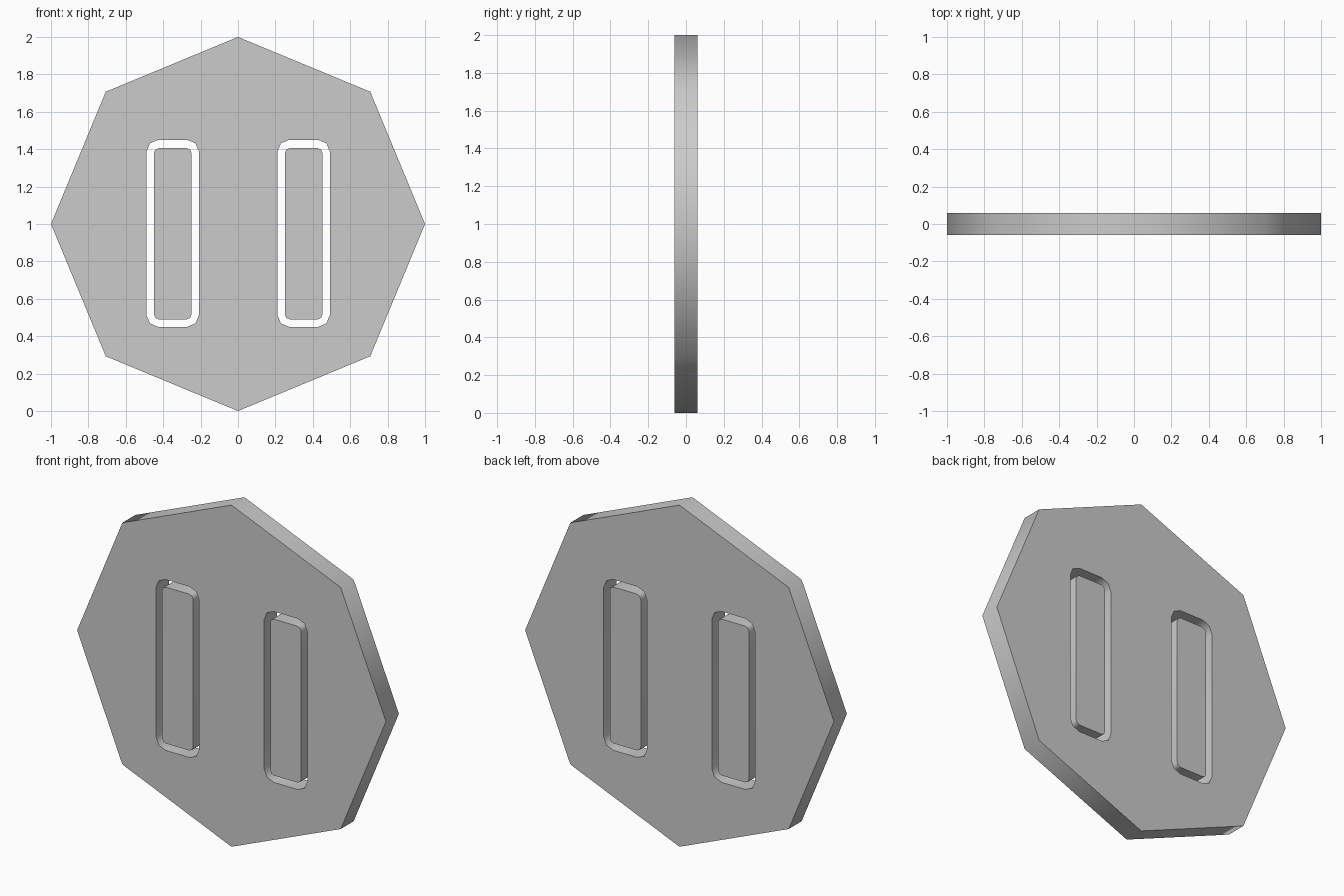
import bpy, bmesh
from math import cos, sin, pi, radians

if "Cube" in bpy.data.objects:
    bpy.data.objects.remove(bpy.data.objects["Cube"])

HALF = 0.06  # half thickness of the disc


def prism(name, profile, half):
    """Extrude an (x, z) profile along y, centred on y = 0."""
    bm = bmesh.new()
    face = bm.faces.new([bm.verts.new((x, -half, z)) for x, z in profile])
    ext = bmesh.ops.extrude_face_region(bm, geom=[face])
    verts = [g for g in ext["geom"] if isinstance(g, bmesh.types.BMVert)]
    bmesh.ops.translate(bm, verts=verts, vec=(0, 2 * half, 0))
    bmesh.ops.recalc_face_normals(bm, faces=bm.faces)
    mesh = bpy.data.meshes.new(name)
    bm.to_mesh(mesh)
    bm.free()
    ob = bpy.data.objects.new(name, mesh)
    bpy.context.collection.objects.link(ob)
    return ob


def rounded_rect(cx, cz, w, h, r, seg=2):
    pts = []
    for q, (sx, sz) in enumerate([(1, 1), (-1, 1), (-1, -1), (1, -1)]):
        for i in range(seg + 1):
            a = (q + i / seg) * pi / 2
            pts.append((cx + sx * (w / 2 - r) + r * cos(a),
                        cz + sz * (h / 2 - r) + r * sin(a)))
    return pts


def activate(ob):
    bpy.ops.object.select_all(action='DESELECT')
    ob.select_set(True)
    bpy.context.view_layer.objects.active = ob


# Eight-sided disc
disc = prism("disc", [(cos(i * pi / 4), 1 + sin(i * pi / 4)) for i in range(8)], HALF)
parts = [disc]

for side, x in (("left", -0.349), ("right", 0.351)):
    # Slot through the disc
    cutter = prism("slot_cutter", rounded_rect(x, 0.95, 0.28, 1.0, 0.063), HALF * 2)
    cutter.hide_render = True
    mod = disc.modifiers.new("slot", 'BOOLEAN')
    mod.operation = 'DIFFERENCE'
    mod.solver = 'EXACT'
    mod.object = cutter
    activate(disc)
    bpy.ops.object.modifier_apply(modifier=mod.name)
    bpy.data.objects.remove(cutter)
    # Free-standing bar inside the slot, flush with both faces
    parts.append(prism(side + "_bar", rounded_rect(x, 0.948, 0.2, 0.915, 0.025), HALF))

# Smooth rims, sharp front and back edges
for ob in parts:
    activate(ob)
    bpy.ops.object.shade_smooth_by_angle(angle=radians(50))
